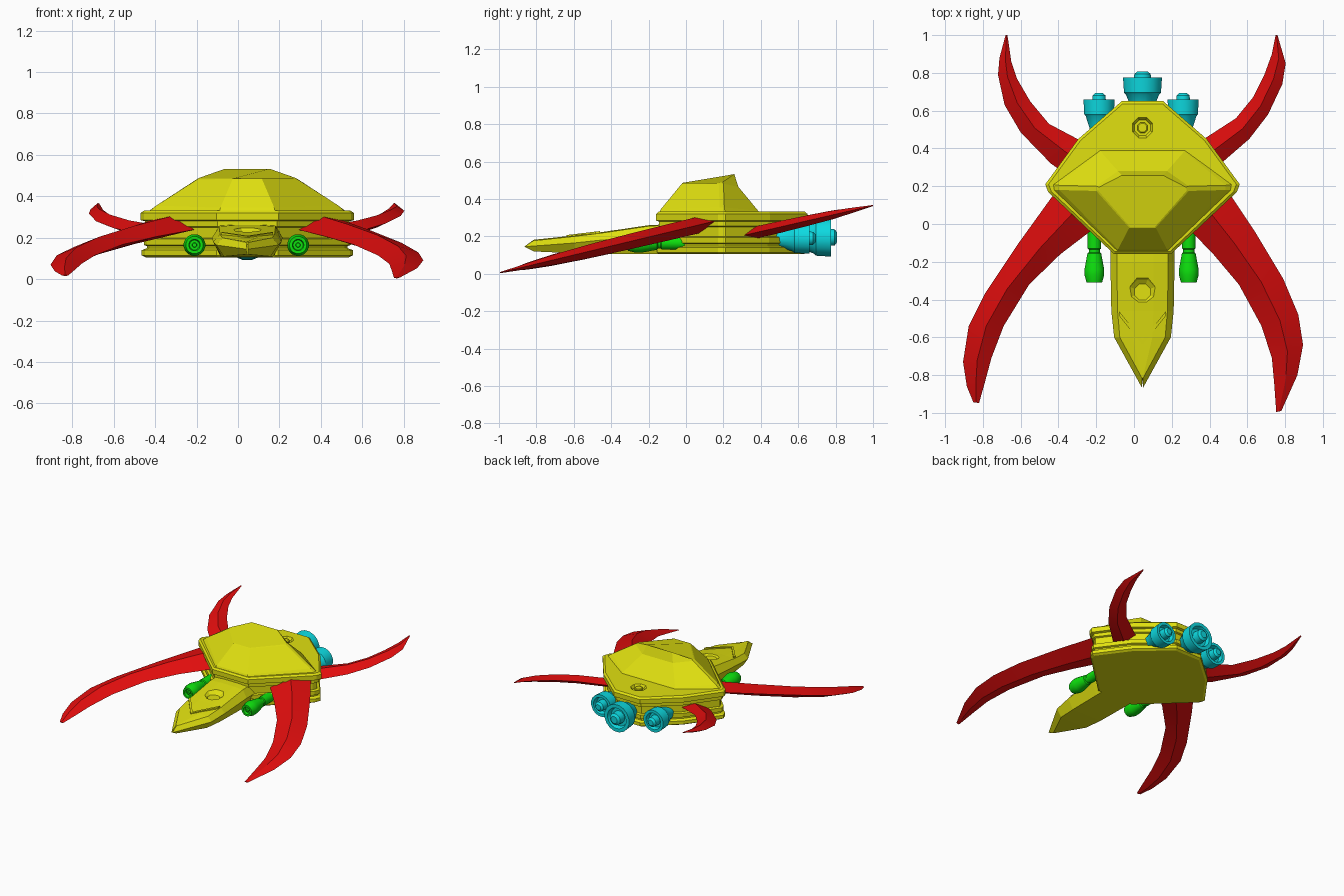
import bpy, bmesh, math
from mathutils import Matrix, Vector

cube = bpy.data.objects.get("Cube")
if cube:
    bpy.data.objects.remove(cube, do_unlink=True)

CX = 0.045  # hull centreline


def material(name, r, g, b):
    m = bpy.data.materials.new(name)
    m.use_nodes = True
    m.diffuse_color = (r, g, b, 1)
    m.node_tree.nodes["Principled BSDF"].inputs["Base Color"].default_value = (r, g, b, 1)
    return m


YELLOW = material("yellow", 0.75, 0.75, 0.005)
RED = material("red", 0.75, 0.004, 0.004)
CYAN = material("cyan", 0.004, 0.7, 0.75)
GREEN = material("green", 0.004, 0.75, 0.004)


def loft(name, rings, mat, smooth=False):
    """Skin a stack of equal-length point rings and cap both ends."""
    bm = bmesh.new()
    vs = [[bm.verts.new(p) for p in ring] for ring in rings]
    n = len(vs[0])
    for a, b in zip(vs, vs[1:]):
        for i in range(n):
            j = (i + 1) % n
            bm.faces.new((a[i], a[j], b[j], b[i]))
    bm.faces.new(vs[0])
    bm.faces.new(vs[-1])
    bmesh.ops.recalc_face_normals(bm, faces=bm.faces)
    me = bpy.data.meshes.new(name)
    bm.to_mesh(me)
    bm.free()
    me.materials.append(mat)
    ob = bpy.data.objects.new(name, me)
    bpy.context.collection.objects.link(ob)
    if smooth:
        bpy.ops.object.select_all(action='DESELECT')
        ob.select_set(True)
        bpy.context.view_layer.objects.active = ob
        bpy.ops.object.shade_smooth_by_angle(angle=math.radians(30))
    return ob


def lathe(name, profile, centre, mat, axis, sides=16, smooth=True):
    """Turn (distance, radius) pairs around the y or z axis."""
    rings = []
    for d, r in profile:
        ring = []
        for k in range(sides):
            t = 2 * math.pi * (k + 0.5) / sides
            u, v = r * math.cos(t), r * math.sin(t)
            ring.append(Vector(centre) + Vector((u, d, v) if axis == 'Y' else (u, v, d)))
        rings.append(ring)
    return loft(name, rings, mat, smooth)


def mirrored(half):
    """Close a right-half list of (x, y, z) around the hull centreline."""
    return [(CX + x, y, z) for x, y, z in half] + [(CX - x, y, z) for x, y, z in reversed(half)]


def recess(target, centre, depth, r_top, r_floor):
    """Cut an octagonal dish into a surface."""
    cutter = lathe("cutter", [(-depth, r_floor), (0, r_top), (0.05, r_top + 0.05)],
                   centre, YELLOW, 'Z', 8, False)
    cutter.hide_render = True
    mod = target.modifiers.new("dish", 'BOOLEAN')
    mod.operation, mod.solver, mod.object = 'DIFFERENCE', 'EXACT', cutter
    bpy.context.view_layer.objects.active = target
    bpy.ops.object.modifier_apply(modifier=mod.name)
    bpy.data.objects.remove(cutter, do_unlink=True)


# Hull: one outline stacked in bands with grooves between them
outline = [(0.15, -0.16), (0.5, 0.17), (0.515, 0.21), (0.34, 0.45), (0.11, 0.65)]


def hull_ring(z, s):
    return mirrored([(x * s, 0.22 + (y - 0.22) * s, z) for x, y in outline])


bands = [(0.105, 0.95), (0.115, 0.99), (0.14, 0.99), (0.15, 0.94), (0.16, 0.94),
         (0.165, 0.97), (0.195, 0.97), (0.2, 0.93), (0.25, 0.93), (0.255, 0.96),
         (0.28, 0.96), (0.285, 1), (0.32, 1), (0.332, 0.965)]
hull = loft("hull", [hull_ring(z, s) for z, s in bands], YELLOW)
recess(hull, (CX, 0.51, 0.332), 0.02, 0.058, 0.045)
lathe("deck_hatch", [(0.31, 0.03), (0.326, 0.03), (0.33, 0.024)], (CX, 0.51, 0), YELLOW, 'Z', 8, False)

# Faceted dome rising to a ridge near its back
dome_base = [(0.135, -0.145, 0.325), (0.475, 0.18, 0.325), (0.48, 0.21, 0.325), (0.225, 0.39, 0.33)]
dome_low = [(0.13, -0.135, 0.345), (0.44, 0.18, 0.355), (0.44, 0.205, 0.355), (0.222, 0.385, 0.338)]
dome_high = [(0.07, -0.02, 0.485), (0.245, 0.175, 0.48), (0.245, 0.2, 0.482), (0.13, 0.28, 0.465)]
dome_top = [(0.066, -0.015, 0.487), (0.235, 0.177, 0.487), (0.23, 0.195, 0.49), (0.108, 0.258, 0.533)]
loft("dome", [mirrored(r) for r in (dome_base, dome_low, dome_high, dome_top)], YELLOW)


# Head: flat-topped prow narrowing to a point
def head_ring(y, w, top, mid, low, ytop=0):
    return mirrored([(w * 0.35, y + ytop, top), (w * 0.8, y + ytop, top - 0.005), (w, y, mid),
                     (w * 0.75, y + ytop, low)])


head = loft("head", [head_ring(0.0, 0.17, 0.27, 0.2, 0.105), head_ring(-0.2, 0.17, 0.26, 0.2, 0.105),
                     head_ring(-0.46, 0.165, 0.222, 0.18, 0.106), head_ring(-0.6, 0.15, 0.205, 0.165, 0.11),
                     head_ring(-0.865, 0.004, 0.182, 0.145, 0.12, 0.05)], YELLOW)
recess(head, (CX, -0.36, 0.238), 0.018, 0.07, 0.045)


# Chevron strip lying on the sloping head
def chevron(lift):
    pts = [(-0.125, -0.46), (0, -0.615), (0.125, -0.46), (0.125, -0.485), (0, -0.64), (-0.125, -0.485)]
    return [(CX + x, y, 0.207 + 0.12 * (y + 0.6) + lift) for x, y in pts]


loft("head_chevron", [chevron(-0.01), chevron(0.005)], YELLOW)


# Curved wings: outer and inner edge pairs with a ridge between them
def wing(name, outer, inner, height, slope, thick):
    rings = []
    n = len(outer)
    for k, (o, i) in enumerate(zip(outer, inner)):
        h = thick * (1 - (k / (n - 1)) ** 3) + 0.003
        o, i = Vector(o), Vector(i)
        m = (o + i) / 2
        rings.append([(p.x, p.y, height + slope * p.y + dz)
                      for p, dz in ((o, 0), (m, h), (i, 0), (m, -h))])
    loft(name, rings, RED, True)


wing("front_wing_right",
     [(-0.34, 0.24), (-0.43, 0.15), (-0.61, -0.1), (-0.79, -0.37), (-0.875, -0.54), (-0.905, -0.73),
      (-0.885, -0.86), (-0.85, -0.945)],
     [(-0.12, 0.08), (-0.2, -0.015), (-0.39, -0.16), (-0.555, -0.32), (-0.69, -0.54), (-0.755, -0.71),
      (-0.79, -0.84), (-0.82, -0.947)], 0.245, 0.24, 0.042)
wing("front_wing_left",
     [(0.38, 0.26), (0.5, 0.17), (0.64, -0.04), (0.79, -0.29), (0.87, -0.48), (0.895, -0.64),
      (0.865, -0.8), (0.78, -0.99)],
     [(0.2, 0.08), (0.28, -0.015), (0.42, -0.16), (0.555, -0.32), (0.675, -0.54), (0.73, -0.71),
      (0.742, -0.84), (0.753, -0.995)], 0.245, 0.24, 0.042)
wing("rear_wing_right",
     [(-0.34, 0.25), (-0.44, 0.32), (-0.6, 0.485), (-0.685, 0.63), (-0.72, 0.79), (-0.712, 0.88), (-0.68, 1.0)],
     [(-0.2, 0.4), (-0.28, 0.44), (-0.45, 0.53), (-0.55, 0.65), (-0.62, 0.77), (-0.65, 0.86), (-0.67, 1.0)],
     0.135, 0.23, 0.03)
wing("rear_wing_left",
     [(0.37, 0.25), (0.46, 0.32), (0.61, 0.45), (0.71, 0.58), (0.785, 0.74), (0.803, 0.85), (0.76, 1.0)],
     [(0.28, 0.4), (0.37, 0.45), (0.54, 0.56), (0.63, 0.67), (0.69, 0.79), (0.73, 0.9), (0.75, 1.0)],
     0.135, 0.23, 0.03)

# Engines: flared bell with a hollow back and a central plug
bell = [(-0.24, 0.4), (-0.15, 0.62), (-0.09, 0.85), (-0.08, 0.95), (0, 1), (0, 0.75), (-0.03, 0.65),
        (-0.03, 0.45), (0.02, 0.42), (0.033, 0.25)]
for name, x, y, z, r in (("centre", CX, 0.775, 0.195, 0.105),
                         ("right", CX - 0.23, 0.66, 0.19, 0.084), ("left", CX + 0.215, 0.66, 0.19, 0.084)):
    lathe("engine_" + name, [(d, f * r) for d, f in bell], (x, y, z), CYAN, 'Y')

# Guns under the front of the hull
barrel = [(0.1, 0.036), (-0.13, 0.036), (-0.135, 0.03), (-0.15, 0.03), (-0.155, 0.037), (-0.24, 0.053),
          (-0.27, 0.053), (-0.31, 0.042), (-0.31, 0.028), (-0.29, 0.024), (-0.29, 0.012), (-0.305, 0.01)]
for name, x in (("right", -0.21), ("left", 0.29)):
    lathe("gun_" + name, barrel, (x, 0, 0.165), GREEN, 'Y')
